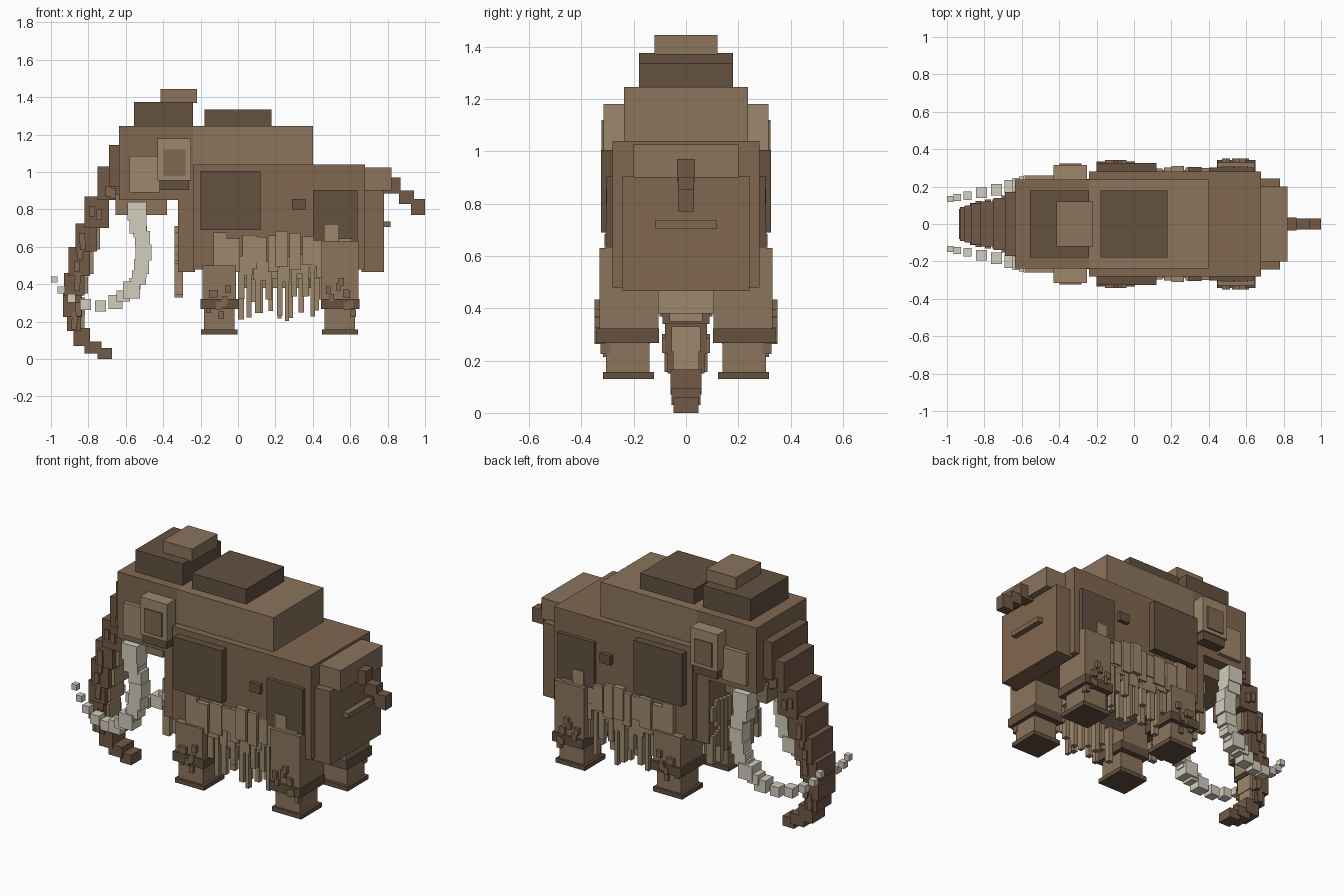
import bpy, bmesh, random
from mathutils import Vector

random.seed(7)


def mat(name, rgb):
    m = bpy.data.materials.new(name)
    m.diffuse_color = (*rgb, 1)
    return m


BROWN = mat("brown", (0.215, 0.135, 0.078))
LIGHT = mat("light_brown", (0.26, 0.175, 0.107))
DARK = mat("dark_brown", (0.125, 0.083, 0.051))
TRUNK = mat("trunk_brown", (0.165, 0.1, 0.062))
TAN = mat("tan", (0.34, 0.25, 0.15))
IVORY = mat("ivory", (0.65, 0.61, 0.51))


def boxes(name, material, items, mirror=False):
    """One object from boxes (x0, x1, y0, y1, z0, z1), optionally mirrored in y."""
    bm = bmesh.new()
    for x0, x1, y0, y1, z0, z1 in items:
        for s in ((1, -1) if mirror else (1,)):
            lo, hi = Vector((x0, y0, z0)), Vector((x1, y1, z1))
            c, d = (lo + hi) / 2, hi - lo
            for v in bmesh.ops.create_cube(bm, size=1)["verts"]:
                v.co = Vector((c.x + v.co.x * d.x, s * c.y + v.co.y * d.y, c.z + v.co.z * d.z))
    me = bpy.data.meshes.new(name)
    bm.to_mesh(me)
    bm.free()
    me.materials.append(material)
    ob = bpy.data.objects.new(name, me)
    bpy.context.collection.objects.link(ob)
    return ob


def block(name, material, x0, x1, w, z0, z1):
    return boxes(name, material, [(x0, x1, -w, w, z0, z1)])


# Torso
block("body", BROWN, -0.24, 0.68, 0.28, 0.48, 1.04)
block("chest", BROWN, -0.32, -0.23, 0.24, 0.465, 0.9)
block("shoulder_hump", LIGHT, -0.24, 0.40, 0.237, 1.03, 1.245)
block("back_fur", DARK, -0.18, 0.18, 0.18, 1.24, 1.335)
block("rump", BROWN, 0.66, 0.78, 0.242, 0.465, 0.905)
block("upper_rump", LIGHT, 0.66, 0.82, 0.2, 0.9, 1.025)
block("rump_ridge", BROWN, 0.77, 0.815, 0.118, 0.705, 0.735)
block("belly", TAN, 0.0, 0.45, 0.115, 0.38, 0.49)

# Side fur patches
boxes("shoulder_patch", DARK, [(-0.2, 0.12, 0.27, 0.325, 0.69, 1.005)], True)
boxes("hip_patch", DARK, [(0.4, 0.64, 0.27, 0.303, 0.63, 0.905)], True)
boxes("side_tuft", DARK, [(0.29, 0.36, 0.27, 0.305, 0.8, 0.855)], True)

# Head
block("head", BROWN, -0.635, -0.235, 0.237, 0.85, 1.245)
block("jaw", LIGHT, -0.655, -0.38, 0.17, 0.77, 0.88)
block("crown_fur", DARK, -0.555, -0.24, 0.18, 1.24, 1.375)
block("crown_tuft", LIGHT, -0.415, -0.22, 0.12, 1.37, 1.445)
boxes("cheek", TAN, [(-0.58, -0.42, 0.22, 0.26, 0.89, 1.085)], True)
boxes("ear", TAN, [(-0.43, -0.25, 0.225, 0.315, 0.955, 1.18)], True)
boxes("inner_ear", BROWN, [(-0.397, -0.28, 0.3, 0.323, 0.978, 1.12)], True)
boxes("ear_fringe", DARK, [(-0.42, -0.262, 0.225, 0.305, 0.905, 0.957)], True)

# Trunk: x0, x1, half width, z0, z1
segments = [
    (-0.69, -0.62, 0.17, 0.92, 1.145), (-0.75, -0.63, 0.14, 0.85, 1.03),
    (-0.82, -0.69, 0.12, 0.70, 0.87), (-0.87, -0.755, 0.11, 0.575, 0.725),
    (-0.905, -0.79, 0.1, 0.445, 0.6), (-0.93, -0.82, 0.09, 0.34, 0.46),
    (-0.935, -0.835, 0.08, 0.225, 0.35), (-0.915, -0.84, 0.07, 0.15, 0.26),
    (-0.88, -0.79, 0.06, 0.07, 0.165), (-0.82, -0.73, 0.055, 0.03, 0.095),
    (-0.75, -0.675, 0.048, 0.0, 0.06)]
boxes("trunk", TRUNK, [(a, b, -w, w, c, d) for a, b, w, c, d in segments])
boxes("trunk_back_fur", TAN,
      [(b - 0.04, b + 0.018, -w * 0.7, w * 0.7, c + 0.01, d - 0.02) for a, b, w, c, d in segments[3:8]])
fur = []
for a, b, w, c, d in segments[1:8]:
    for k in range(2):
        x, z = random.uniform(a + 0.02, b - 0.03), random.uniform(c, d - 0.05)
        fur.append((x, x + 0.03, w - 0.01, w + 0.012, z, z + 0.055))
boxes("trunk_side_fur", BROWN, fur, True)

# Tusks: centre x, centre z, size
path = [(-0.54, 0.79, 0.10), (-0.535, 0.715, 0.09), (-0.51, 0.645, 0.08), (-0.505, 0.57, 0.085),
        (-0.515, 0.495, 0.08), (-0.53, 0.435, 0.075), (-0.57, 0.37, 0.09), (-0.655, 0.305, 0.075),
        (-0.735, 0.283, 0.06), (-0.815, 0.292, 0.058), (-0.89, 0.325, 0.045),
        (-0.945, 0.37, 0.038), (-0.983, 0.425, 0.034)]
tusk = []
for i, (x, z, s) in enumerate(path):
    y = 0.21 if x > -0.6 else 0.21 - (-0.6 - x) * 0.2
    tusk.append((x - s / 2, x + s / 2, y - s / 2, y + s / 2, z - s / 2, z + s / 2))
    if i < 7:  # thin connecting collars
        x2, z2, _ = path[i + 1]
        x, z, s = (x + x2) / 2, (z + z2) / 2, s * 0.8
        tusk.append((x - s / 2, x + s / 2, y - s / 2, y + s / 2, z - 0.03, z + 0.03))
boxes("tusks", IVORY, tusk, True)

# Legs
for name, dx, top, g in (("front_leg", -0.1, 0.5, 0.0), ("rear_leg", 0.545, 0.63, 0.008)):
    boxes(name, LIGHT, [(dx - 0.09 - g, dx + 0.09 + g, 0.105, 0.322 + g, 0.3, top),
                        (dx - 0.082, dx + 0.08, 0.14, 0.305, 0.14, 0.3)], True)
    boxes(name + "_cuff", DARK, [(dx - 0.1, dx + 0.105, 0.103, 0.335 + g, 0.268, 0.322)], True)
    boxes(name + "_foot", DARK, [(dx - 0.097, dx + 0.097, 0.122, 0.318, 0.13, 0.157)], True)
    tufts = []
    for k in range(9):
        x, z = dx + random.uniform(-0.08, 0.06), random.uniform(0.2, 0.42)
        out = 0.342 if z > 0.25 else 0.318
        tufts.append((x, x + 0.028, 0.29, out + g, z, z + 0.04))
    boxes(name + "_tufts", BROWN, tufts, True)

# Tail
boxes("tail", TRUNK, [(0.77, 0.87, -0.035, 0.035, 0.885, 0.97),
                      (0.86, 0.94, -0.03, 0.03, 0.83, 0.9),
                      (0.925, 1.0, -0.03, 0.03, 0.77, 0.855)])

# Shaggy flank plates in two overlapping rows
plates = []
for z_top, z_len, x0, x1, out in ((0.68, 0.17, -0.13, 0.6, 0.303), (0.56, 0.12, -0.0, 0.45, 0.295)):
    x = x0
    while x < x1:
        w = random.uniform(0.05, 0.085)
        t = z_top + random.uniform(-0.04, 0.04)
        plates.append((x, x + w, 0.262, out + random.uniform(-0.008, 0.01),
                       t - z_len * random.uniform(0.8, 1.2), t))
        x += w + random.uniform(-0.015, 0.012)
boxes("flank_fur", TAN, plates, True)

# Hanging belly strands
strands = []
for row_y in (0.27, 0.2):
    x = 0.0
    while x < 0.44:
        w = random.uniform(0.02, 0.035)
        strands.append((x, x + w, row_y - 0.015, row_y + 0.018,
                        random.uniform(0.2, 0.34), random.uniform(0.49, 0.52)))
        x += w + random.uniform(0.005, 0.03)
strands += [(0.0, 0.45, 0.19, 0.272, 0.43, 0.5)]
boxes("belly_strands", TAN, strands, True)

# Chest fur
bib = []
for k in range(6):
    y = 0.02 + k * 0.036
    for z in (0.62, 0.44):
        b = z - random.uniform(0.0, 0.12)
        bib.append((-0.34, -0.295, y, y + 0.03, b, z + random.uniform(0.06, 0.12)))
boxes("chest_fur", TAN, bib, True)
